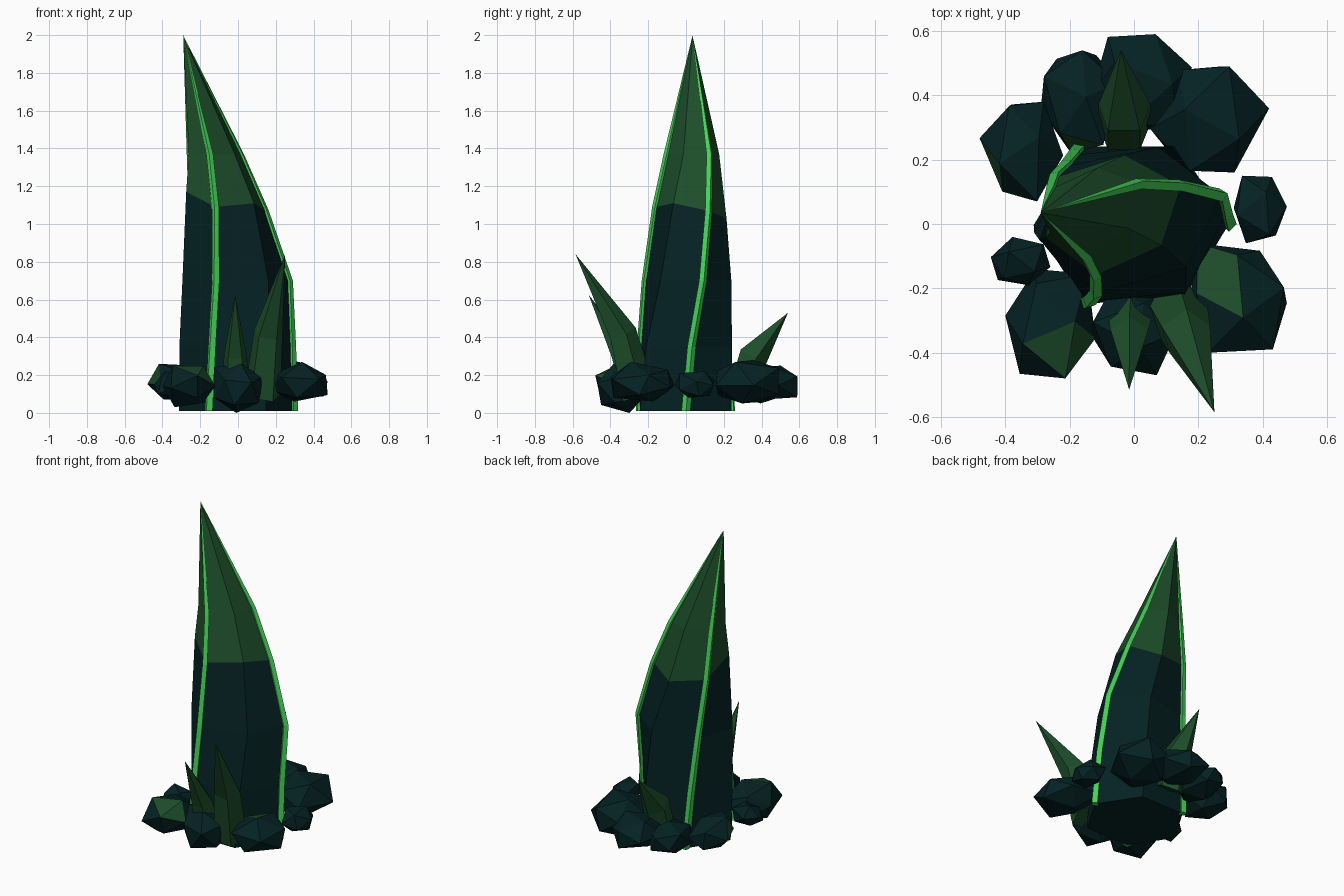
import bpy
import bmesh
import random
from math import cos, sin, tau
from mathutils import Vector, Euler

random.seed(4)

default_cube = bpy.data.objects.get("Cube")
if default_cube:
    bpy.data.objects.remove(default_cube, do_unlink=True)


def make_material(name, colour):
    material = bpy.data.materials.new(name)
    material.use_nodes = True
    material.diffuse_color = (*colour, 1)
    shader = material.node_tree.nodes["Principled BSDF"]
    shader.inputs["Base Color"].default_value = (*colour, 1)
    shader.inputs["Roughness"].default_value = 0.8
    return material


dark_stone = make_material("dark teal stone", (0.0015, 0.0155, 0.017))
moss_green = make_material("moss green", (0.012, 0.075, 0.023))
bright_green = make_material("bright green", (0.06, 0.65, 0.1))


def finish(bm, name, materials):
    bmesh.ops.recalc_face_normals(bm, faces=bm.faces)
    mesh = bpy.data.meshes.new(name)
    bm.to_mesh(mesh)
    bm.free()
    for material in materials:
        mesh.materials.append(material)
    obj = bpy.data.objects.new(name, mesh)
    bpy.context.collection.objects.link(obj)
    return obj


def loft(name, rings, tip, materials, first_tip_band=None):
    """Skin a stack of rings and close it in a point; upper bands may take the second colour."""
    bm = bmesh.new()
    loops = [[bm.verts.new(p) for p in ring] for ring in rings]
    point = bm.verts.new(tip)
    count = len(loops[0])
    bm.faces.new(loops[0][::-1])
    for band, lower in enumerate(loops):
        upper = loops[band + 1] if band + 1 < len(loops) else None
        for i in range(count):
            j = (i + 1) % count
            if upper:
                face = bm.faces.new((lower[i], lower[j], upper[j], upper[i]))
            else:
                face = bm.faces.new((lower[i], lower[j], point))
            if first_tip_band is not None and band >= first_tip_band:
                face.material_index = 1
    return finish(bm, name, materials)


# Main spire: six-sided rings given by height, the left, back and front vein
# points, and how far the three corners opposite them reach
SPIRE_LEVELS = [
    (0.01, (0.295, 0), (-0.165, 0.24), (-0.155, -0.245), 1),
    (0.35, (0.285, 0.03), (-0.185, 0.215), (-0.138, -0.24), 1),
    (0.7, (0.27, 0.09), (-0.21, 0.18), (-0.118, -0.215), 0.95),
    (1.07, (0.145, 0.12), (-0.245, 0.145), (-0.12, -0.16), 0.92),
    (1.37, (0.015, 0.125), (-0.255, 0.11), (-0.15, -0.1), 0.9),
]
SPIRE_TIP = Vector((-0.29, 0.035, 1.995))
COLOUR_LEVEL = 3
EDGE_OFFSETS = (0, -0.04, 0, 0.1, 0.02, 0.04)

spire_rings, spire_centres = [], []
for level, (z, left, back, front, reach) in enumerate(SPIRE_LEVELS):
    veins = [Vector((*p, z)) for p in (left, back, front)]
    centre = sum(veins, Vector()) / 3
    opposite = [centre - reach * (p - centre) for p in veins]
    ring = [veins[0], opposite[2], veins[1], opposite[0], veins[2], opposite[1]]
    if level == COLOUR_LEVEL:
        for corner, lift in zip(ring, EDGE_OFFSETS):
            corner.z += lift
    spire_rings.append(ring)
    spire_centres.append(centre)
loft("spire", spire_rings, SPIRE_TIP, [dark_stone, moss_green], COLOUR_LEVEL)


# Glowing veins: diamond strips along every second spire edge
def vein(name, edge):
    rings = []
    for centre, ring in zip(spire_centres, spire_rings):
        out = (ring[edge] - centre).normalized()
        side = Vector((-out.y, out.x, 0))
        size = 0.024 - 0.004 * ring[edge].z
        rings.append([ring[edge] + size * d for d in (out, side, -out, -side)])
    loft(name, rings, SPIRE_TIP + Vector((0, 0, 0.005)), [bright_green])


for name, edge in (("left_vein", 0), ("back_vein", 2), ("front_vein", 4)):
    vein(name, edge)


# Small crystals leaning outwards
def crystal(name, base, middle, tip, base_radius, middle_radius):
    rings = []
    for centre, radius in ((base, base_radius), (middle, middle_radius)):
        axis = (Vector(tip) - Vector(base)).normalized()
        turn = Vector((0, 0, 1)).rotation_difference(axis)
        rings.append([Vector(centre) + turn @ Vector((radius * cos(tau * i / 5 + 0.3),
                                                      radius * sin(tau * i / 5 + 0.3), 0))
                      for i in range(5)])
    loft(name, rings, tip, [moss_green])


crystal("large_front_crystal", (0.13, -0.26, 0.1), (0.16, -0.34, 0.42),
        (0.25, -0.585, 0.84), 0.1, 0.08)
crystal("small_front_crystal", (-0.01, -0.28, 0.1), (-0.015, -0.345, 0.31),
        (-0.015, -0.515, 0.625), 0.08, 0.062)
crystal("back_crystal", (-0.03, 0.29, 0.1), (-0.03, 0.35, 0.3),
        (-0.04, 0.54, 0.53), 0.085, 0.085)


# Rocks round the foot: rough twenty-sided lumps fitted to a box
def rock(name, low, high, moss_direction=None, moss_faces=2):
    bm = bmesh.new()
    bmesh.ops.create_icosphere(bm, subdivisions=1, radius=1)
    turn = Euler([random.uniform(0, tau) for _ in range(3)]).to_matrix()
    for v in bm.verts:
        v.co = turn @ v.co * random.uniform(0.85, 1.15)
    for axis in range(3):
        values = [v.co[axis] for v in bm.verts]
        bottom, top = min(values), max(values)
        for v in bm.verts:
            share = (v.co[axis] - bottom) / (top - bottom)
            v.co[axis] = low[axis] + share * (high[axis] - low[axis])
    bm.normal_update()
    if moss_direction:
        # Moss covers the faces that best match the direction
        direction = Vector(moss_direction).normalized()
        ranked = sorted(bm.faces, key=lambda f: -f.normal.dot(direction))
        for face in ranked[:moss_faces]:
            face.material_index = 1
    finish(bm, name, [dark_stone, moss_green])


rock("right_back_rock", (-0.48, 0.07, 0.07), (-0.22, 0.38, 0.26), (-0.7, -0.8, 0), 1)
rock("back_right_rock", (-0.29, 0.22, 0.05), (-0.05, 0.54, 0.24), (0.2, -1, 0.6), 1)
rock("back_rock", (-0.13, 0.29, 0.07), (0.18, 0.59, 0.25))
rock("back_left_rock", (0.05, 0.16, 0.05), (0.42, 0.49, 0.28))
rock("left_rock", (0.31, -0.06, 0.08), (0.475, 0.15, 0.22))
rock("front_left_rock", (0.17, -0.4, 0.06), (0.475, -0.06, 0.27), (-0.8, 0.35, 0.8))
rock("front_rock", (-0.13, -0.47, 0), (0.13, -0.2, 0.26))
rock("front_right_rock", (-0.4, -0.48, 0.03), (-0.12, -0.14, 0.25), (0.5, -0.1, 1))
rock("right_rock", (-0.445, -0.19, 0.08), (-0.26, -0.04, 0.22))
